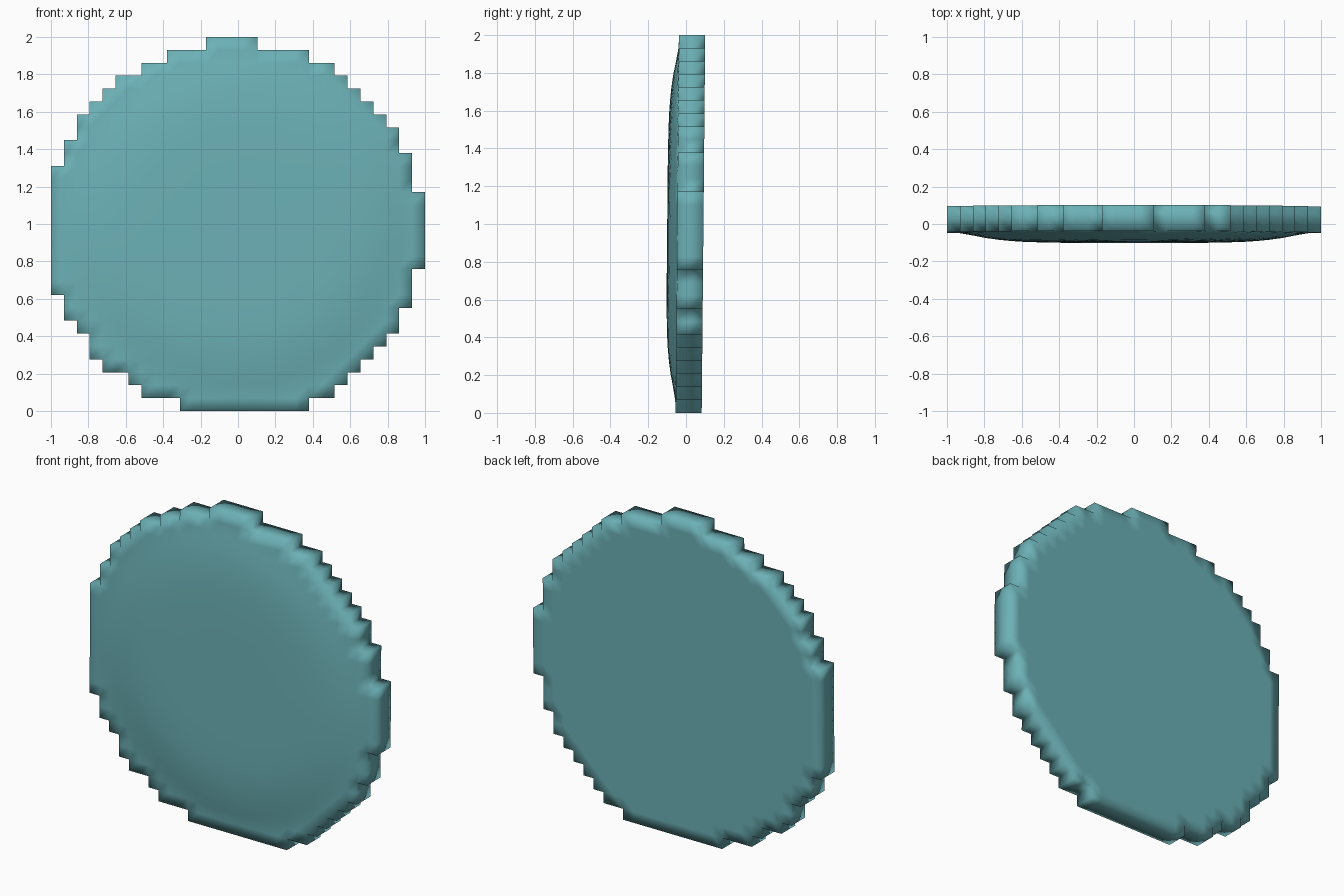
import bpy, bmesh, math

if "Cube" in bpy.data.objects:
    bpy.data.objects.remove(bpy.data.objects["Cube"])

N = 29                 # cells across the disc
C = 2 / N              # cell size
TILT = 0.0093          # slight lean along y per unit of height

# stepped outline: first and last cell edge of each row, top to bottom
LEFT = [12, 9, 7, 5, 4, 3, 2, 2, 1, 1] + [0] * 10 + [1, 1, 2, 3, 3, 4, 6, 7, 10]
RIGHT = [16, 20, 22, 23, 24, 25, 26, 27, 27, 28, 28, 28] + [29] * 6 + \
        [28, 28, 28, 27, 27, 26, 25, 24, 23, 22, 20]

# radial profile of the bulge on the front face: (radius, height)
BULGE = [(0, .054), (.35, .054), (.5, .052), (.6, .049), (.7, .042),
         (.8, .028), (.88, .012), (.95, 0)]


def bulge(r):
    for (r0, h0), (r1, h1) in zip(BULGE, BULGE[1:]):
        if r <= r1:
            return h0 + (h1 - h0) * (r - r0) / (r1 - r0)
    return 0.0


bm = bmesh.new()
grid = {}


def vert(i, j):
    if (i, j) not in grid:
        grid[i, j] = bm.verts.new((-1 + i * C, -0.0455, 2 - j * C))
    return grid[i, j]


# front face cells
for j, (a, b) in enumerate(zip(LEFT, RIGHT)):
    for i in range(a, b):
        bm.faces.new([vert(i, j + 1), vert(i + 1, j + 1), vert(i + 1, j), vert(i, j)])
front = list(bm.verts)

# stepped rim, two cells deep, closed by the flat back
faces = list(bm.faces)
for k in range(2):
    res = bmesh.ops.extrude_face_region(bm, geom=faces, use_keep_orig=(k == 0))["geom"]
    new = [g for g in res if isinstance(g, bmesh.types.BMVert)]
    bmesh.ops.translate(bm, verts=new, vec=(0, C, 0))
    if k == 1:
        bmesh.ops.delete(bm, geom=[f for f in faces if f.is_valid], context='FACES')
    faces = [g for g in res if isinstance(g, bmesh.types.BMFace)]

# push the front out into a shallow dome, then lean the disc
for v in front:
    v.co.y -= bulge(math.hypot(v.co.x, v.co.z - 1))
for v in bm.verts:
    v.co.y += TILT * (v.co.z - 1)

bmesh.ops.recalc_face_normals(bm, faces=bm.faces)
for f in bm.faces:
    f.smooth = True

mesh = bpy.data.meshes.new("stepped_disc")
bm.to_mesh(mesh)
bm.free()
disc = bpy.data.objects.new("stepped_disc", mesh)
bpy.context.collection.objects.link(disc)

mat = bpy.data.materials.new("teal")
mat.diffuse_color = (0.15, 0.44, 0.47, 1)
mat.use_nodes = True
mat.node_tree.nodes["Principled BSDF"].inputs["Base Color"].default_value = mat.diffuse_color
mesh.materials.append(mat)
